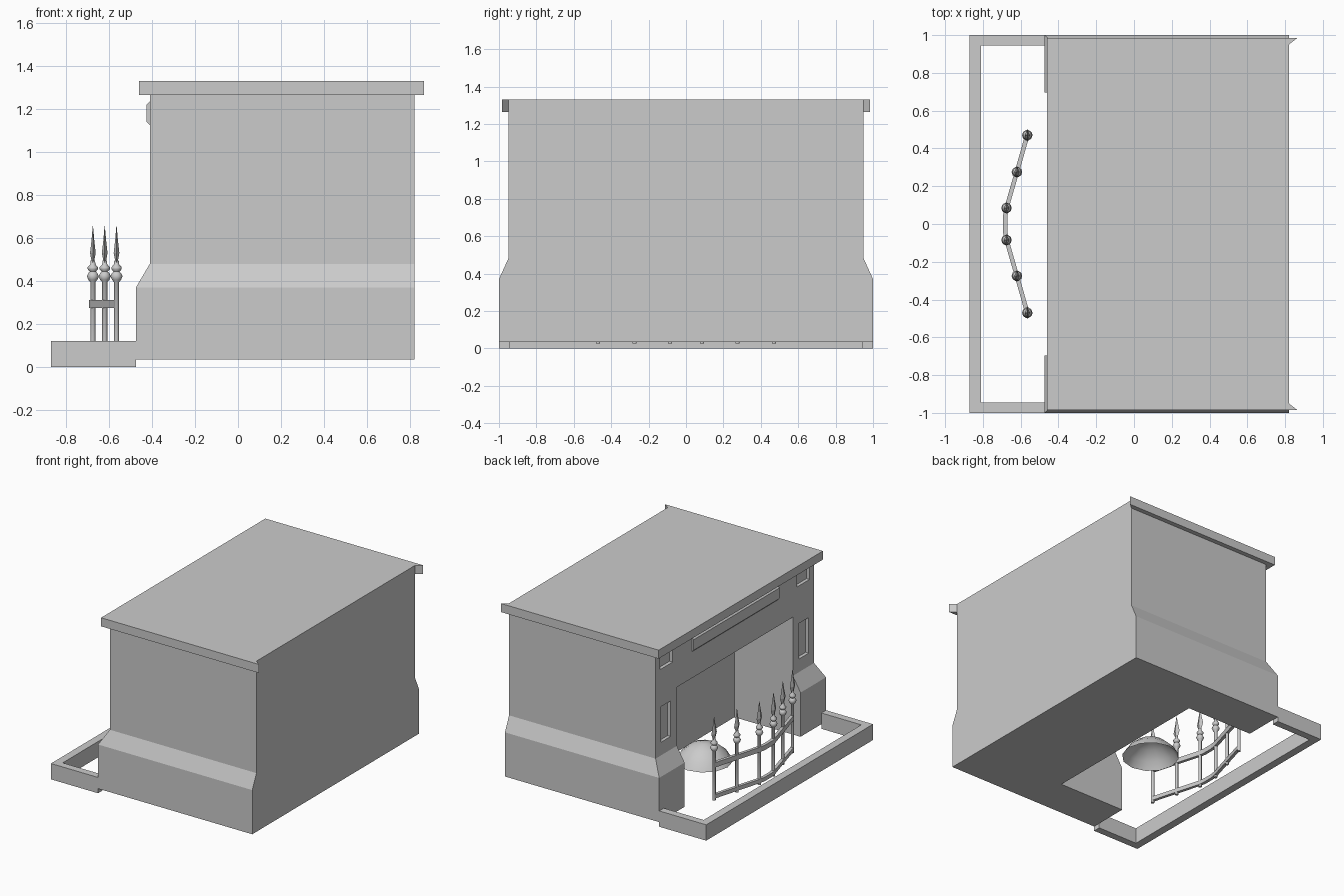
import bpy
import bmesh
import math

cube = bpy.data.objects.get("Cube")
if cube:
    bpy.data.objects.remove(cube, do_unlink=True)

stone = bpy.data.materials.new("plain_grey")
stone.use_nodes = True
GREY = (0.6, 0.6, 0.6, 1)
stone.diffuse_color = GREY
stone.node_tree.nodes["Principled BSDF"].inputs["Base Color"].default_value = GREY


def finish(name, bm):
    bmesh.ops.recalc_face_normals(bm, faces=bm.faces)
    mesh = bpy.data.meshes.new(name)
    bm.to_mesh(mesh)
    bm.free()
    mesh.materials.append(stone)
    obj = bpy.data.objects.new(name, mesh)
    bpy.context.collection.objects.link(obj)
    return obj


def loft(bm, rings):
    """Join rings of points into a closed solid."""
    loops = [[bm.verts.new(p) for p in ring] for ring in rings]
    for a, b in zip(loops, loops[1:]):
        for i in range(len(a)):
            j = (i + 1) % len(a)
            bm.faces.new((a[i], a[j], b[j], b[i]))
    bm.faces.new(loops[0][::-1])
    bm.faces.new(loops[-1])


def rect(x0, x1, y0, y1, z):
    return [(x0, y0, z), (x1, y0, z), (x1, y1, z), (x0, y1, z)]


def box(bm, x0, x1, y0, y1, z0, z1):
    loft(bm, [rect(x0, x1, y0, y1, z) for z in (z0, z1)])


def prism(name, outline, z0, z1):
    bm = bmesh.new()
    loft(bm, [[(x, y, z) for x, y in outline] for z in (z0, z1)])
    return finish(name, bm)


def lathe(bm, profile, sides, x, y, flat=1.0):
    """Turn (radius, height) pairs about a vertical line."""
    rings = []
    for r, z in profile:
        angles = [2 * math.pi * i / sides for i in range(sides)]
        rings.append([(x + flat * r * math.cos(a), y + r * math.sin(a), z) for a in angles])
    loft(bm, rings)


def smooth(obj, degrees):
    bpy.ops.object.select_all(action="DESELECT")
    obj.select_set(True)
    bpy.context.view_layer.objects.active = obj
    bpy.ops.object.shade_smooth_by_angle(angle=math.radians(degrees))


# Chimney body with a wide plinth that slopes in to the upper walls
bm = bmesh.new()
loft(bm, [rect(-0.475, 0.82, -1, 1, 0.035), rect(-0.475, 0.82, -1, 1, 0.37),
          rect(-0.41, 0.82, -0.95, 0.95, 0.48), rect(-0.41, 0.82, -0.95, 0.95, 1.32)])
body = finish("chimney_body", bm)

# Cut the fire opening and the sunken panels
bm = bmesh.new()
box(bm, -0.7, 0.08, -0.695, 0.695, -0.1, 0.925)
for lo, hi, z0, z1 in ((0.77, 0.885, 0.58, 0.85), (0.745, 0.895, 1.135, 1.235)):
    box(bm, -0.5, -0.385, lo, hi, z0, z1)
    box(bm, -0.5, -0.385, -hi, -lo, z0, z1)
cutter = finish("opening_cutter", bm)
cutter.hide_render = True
cut = body.modifiers.new("openings", "BOOLEAN")
cut.operation = "DIFFERENCE"
cut.solver = "EXACT"
cut.object = cutter
bpy.context.view_layer.objects.active = body
bpy.ops.object.modifier_apply(modifier=cut.name)
bpy.data.objects.remove(cutter, do_unlink=True)

# Top slab with mitred cornice ends at the wall side
half = [(0.82, 0.95), (0.865, 0.985), (-0.46, 0.985)]
prism("cornice_slab", half + [(x, -y) for x, y in reversed(half)], 1.265, 1.33)

# Raised bar with bevelled edges over the opening
bm = bmesh.new()
profile = [(-0.4, 1.125), (-0.41, 1.125), (-0.425, 1.14), (-0.425, 1.22), (-0.41, 1.235), (-0.4, 1.235)]
loft(bm, [[(x, y, z) for x, z in profile] for y in (-0.515, 0.515)])
finish("raised_bar", bm)

# Low kerb around the hearth
half = [(-0.475, 0.945), (-0.475, 1), (-0.87, 1)]
outer = half + [(x, -y) for x, y in reversed(half)]
prism("hearth_kerb", outer + [(-0.81, -0.945), (-0.81, 0.945)], 0, 0.12)

# Fire mound, a low open dome
bm = bmesh.new()
lathe(bm, [(0.2, 0.035), (0.165, 0.09), (0.1, 0.145), (0.03, 0.172)], 12, -0.15, 0)
bm.faces.ensure_lookup_table()
floor = min(bm.faces, key=lambda f: f.calc_center_median().z)
bmesh.ops.delete(bm, geom=[floor], context="FACES_ONLY")
smooth(finish("fire_mound", bm), 40)

# Curved guard rails
right = [(-0.565, -0.47), (-0.62, -0.275), (-0.675, -0.085), (-0.682, -0.04)]
path = right + [(x, -y) for x, y in reversed(right)]
strip = [(x - 0.012, y) for x, y in path] + [(x + 0.012, y) for x, y in reversed(path)]
prism("lower_rail", strip, 0.04, 0.07)
prism("upper_rail", strip, 0.275, 0.312)

# Guard posts with turned beads and flat spearheads
POST = [(0.012, 0.025), (0.012, 0.395), (0.021, 0.405), (0.028, 0.422), (0.021, 0.437),
        (0.014, 0.443), (0.024, 0.455), (0.024, 0.464), (0.012, 0.477), (0.01, 0.495)]
SPEAR = [(0.012, 0.485), (0.033, 0.53), (0.016, 0.59), (0.002, 0.655)]
for i, (x, y) in enumerate(right[:3] + [(x, -y) for x, y in right[:3]]):
    bm = bmesh.new()
    lathe(bm, POST, 10, x, y)
    smooth(finish(f"guard_post_{i + 1}", bm), 50)
    bm = bmesh.new()
    lathe(bm, SPEAR, 4, x, y, 0.4)
    finish(f"spearhead_{i + 1}", bm)
